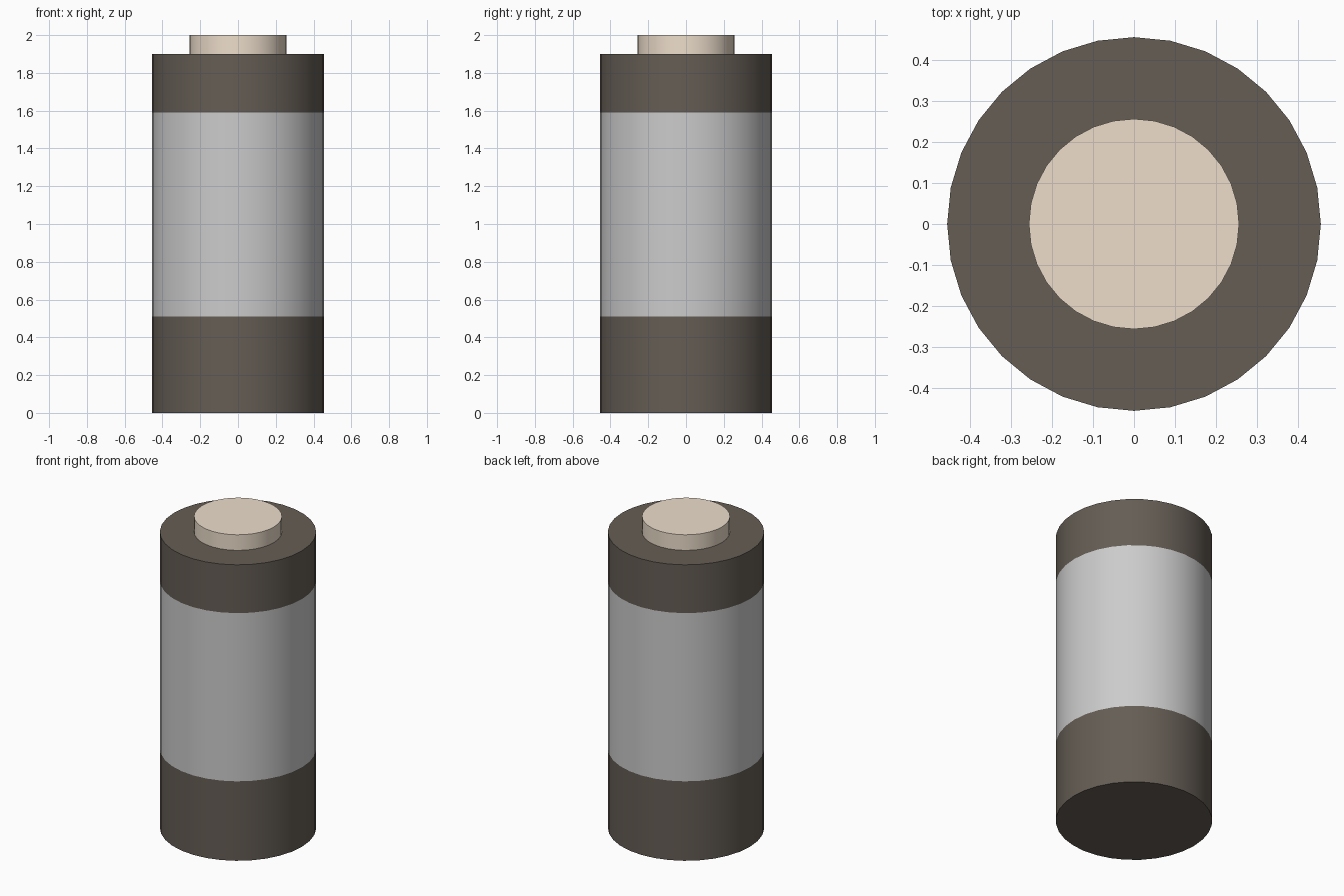
import bpy, bmesh
from math import radians
from mathutils import Matrix, Vector

if "Cube" in bpy.data.objects:
    bpy.data.objects.remove(bpy.data.objects["Cube"])

SIDES = 32
R_BODY, R_TIP = 0.455, 0.256


def material(name, rgb):
    mat = bpy.data.materials.new(name)
    mat.diffuse_color = (*rgb, 1)
    mat.use_nodes = True
    mat.node_tree.nodes["Principled BSDF"].inputs["Base Color"].default_value = mat.diffuse_color
    return mat


def lathe(name, profile, mat=None):
    """Spin an (r, z) profile around the z axis."""
    bm = bmesh.new()
    verts = [bm.verts.new((r, 0, z)) for r, z in profile]
    edges = [bm.edges.new(pair) for pair in zip(verts, verts[1:])]
    bmesh.ops.spin(bm, geom=verts + edges, cent=(0, 0, 0), axis=(0, 0, 1),
                   angle=radians(360), steps=SIDES, use_duplicate=False)
    bmesh.ops.remove_doubles(bm, verts=bm.verts, dist=1e-4)
    bm.normal_update()
    # Turn faces outward if the spin wound them inward
    side = max(bm.faces, key=lambda f: f.calc_center_median().xy.length)
    if side.normal.xy.dot(side.calc_center_median().xy) < 0:
        bmesh.ops.reverse_faces(bm, faces=bm.faces)
    mesh = bpy.data.meshes.new(name)
    bm.to_mesh(mesh)
    bm.free()
    obj = bpy.data.objects.new(name, mesh)
    bpy.context.collection.objects.link(obj)
    if mat:
        mesh.materials.append(mat)
    bpy.ops.object.select_all(action='DESELECT')
    obj.select_set(True)
    bpy.context.view_layer.objects.active = obj
    bpy.ops.object.shade_smooth_by_angle(angle=radians(30))
    return obj


dark = material("dark_casing", (0.13, 0.11, 0.09))
metal = material("contact_metal", (0.85, 0.73, 0.60))

# Dark closed base
lathe("lower_casing", [(0, 0), (R_BODY, 0), (R_BODY, 0.51)], dark)
# Plain grey wrap around the middle
lathe("label_band", [(R_BODY, 0.51), (R_BODY, 1.59)])
# Dark upper collar with flat shoulder
lathe("upper_casing", [(R_BODY, 1.59), (R_BODY, 1.90), (R_TIP, 1.90)], dark)
# Raised terminal on top
lathe("terminal", [(R_TIP, 1.90), (R_TIP, 2.0), (0, 2.0)], metal)
